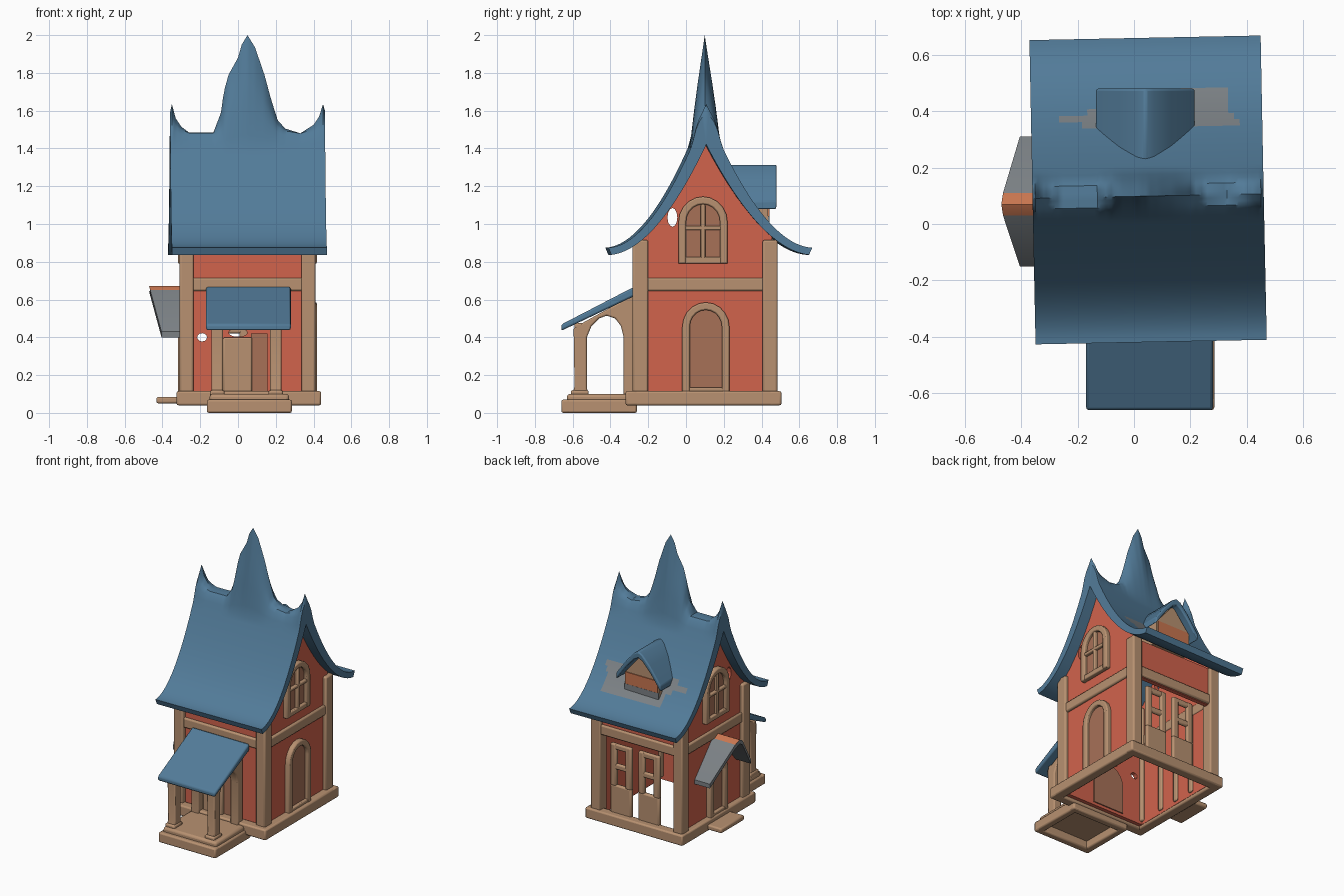
import bpy, bmesh, math

if "Cube" in bpy.data.objects:
    bpy.data.objects.remove(bpy.data.objects["Cube"])


def material(name, rgb):
    m = bpy.data.materials.new(name)
    m.use_nodes = True
    m.diffuse_color = (*rgb, 1)
    m.node_tree.nodes["Principled BSDF"].inputs["Base Color"].default_value = (*rgb, 1)
    return m


BLUE = material("slate blue", (0.085, 0.20, 0.32))
RED = material("brick red", (0.64, 0.125, 0.073))
ORANGE = material("burnt orange", (0.58, 0.18, 0.08))
TAN = material("tan timber", (0.48, 0.285, 0.165))
BROWN = material("door brown", (0.39, 0.165, 0.097))
GREY = material("grey", (0.20, 0.22, 0.235))
made = []


def loft(name, rings, mats, rule=None, bevel=0):
    """Skin a list of closed rings and cap both ends."""
    bm = bmesh.new()
    rows = [[bm.verts.new(p) for p in ring] for ring in rings]
    n = len(rows[0])
    for a, b in zip(rows, rows[1:]):
        for i in range(n):
            bm.faces.new((a[i], a[(i + 1) % n], b[(i + 1) % n], b[i]))
    bm.faces.new(rows[0])
    bm.faces.new(rows[-1])
    bmesh.ops.recalc_face_normals(bm, faces=bm.faces)
    if rule:
        for f in bm.faces:
            f.material_index = int(rule(f.calc_center_median()))
    mesh = bpy.data.meshes.new(name)
    bm.to_mesh(mesh)
    bm.free()
    for m in mats:
        mesh.materials.append(m)
    ob = bpy.data.objects.new(name, mesh)
    bpy.context.collection.objects.link(ob)
    if bevel:
        mod = ob.modifiers.new("soft edges", "BEVEL")
        mod.width, mod.segments = bevel, 2
    made.append(ob)
    return ob


def prism(name, pts, axis, a, b, mat, bevel=0):
    """Extrude a (horizontal, z) outline along x or y."""
    put = (lambda d, p: (d, *p)) if axis == "x" else (lambda d, p: (p[0], d, p[1]))
    return loft(name, [[put(d, p) for p in pts] for d in (a, b)], [mat], bevel=bevel)


def box(name, x0, x1, y0, y1, z0, z1, mat=TAN, bevel=0.01):
    return prism(name, [(x0, z0), (x1, z0), (x1, z1), (x0, z1)], "y", y0, y1, mat, bevel)


def frame(name, x0, x1, y0, y1, z0, z1, w):
    box(name + "_front", x0, x1, y0, y0 + w, z0, z1)
    box(name + "_back", x0, x1, y1 - w, y1, z0, z1)
    box(name + "_left", x1 - w, x1, y0, y1, z0, z1)
    box(name + "_right", x0, x0 + w, y0, y1, z0, z1)


def arch(c, half, z0, z1, n=10):
    rise = half * 1.05
    top = [(c - half * math.cos(math.pi * i / n),
            z1 - rise + rise * math.sin(math.pi * i / n)) for i in range(n + 1)]
    return [(c - half, z0)] + top + [(c + half, z0)]


def arched(name, face, out, c, half, z0, z1, window=False, w=0.04):
    """Arched door or window: a frame, a panel, and bars on a window."""
    inside = arch(c, half - w, z0, z1 - w)
    prism(name + "_frame", arch(c, half, z0, z1) + inside[::-1], "x",
          face - out * 0.02, face + out * 0.033, TAN, 0.008)
    prism(name + "_panel", inside, "x", face, face + out * 0.009, BROWN)

    def bar(part, u0, u1, a, b):
        prism(name + part, [(u0, a), (u1, a), (u1, b), (u0, b)], "x",
              face, face + out * 0.03, TAN, 0.006)
    bar("_sill", c - half, c + half, z0, z0 + 0.035)
    if window:
        bar("_upright", c - 0.012, c + 0.012, z0, z1 - w)
        mid = (z0 + z1) / 2
        bar("_crossbar", c - half + w / 2, c + half - w / 2, mid, mid + 0.022)


def pierce(name, axis, c, z, ru, rz, a, b, walls):
    """Cut an oval hole through the given walls."""
    turn = [2 * math.pi * i / 12 for i in range(12)]
    cutter = prism(name, [(c + ru * math.cos(t), z + rz * math.sin(t)) for t in turn],
                   axis, a, b, RED)
    cutter.hide_render = True
    cutter.hide_set(True)
    made.remove(cutter)
    for wall in walls:
        mod = wall.modifiers.new("hole", "BOOLEAN")
        mod.object, mod.solver = cutter, "EXACT"


# Main roof: swept section with a ridge that rises into three spires
RIDGE_Y, HALF = 0.098, 0.545
RIDGE = [(-0.36, 1.59), (-0.35, 1.635), (-0.33, 1.56), (-0.3, 1.515), (-0.26, 1.485),
         (-0.13, 1.485), (-0.09, 1.59), (-0.075, 1.7), (-0.05, 1.79), (0.0, 1.88),
         (0.02, 1.95), (0.05, 2.0), (0.09, 1.935), (0.14, 1.79), (0.175, 1.66),
         (0.21, 1.55), (0.25, 1.505), (0.33, 1.48), (0.4, 1.525), (0.43, 1.57),
         (0.45, 1.635), (0.46, 1.6)]


def ridge(x):
    for (xa, za), (xb, zb) in zip(RIDGE, RIDGE[1:]):
        if x <= xb + 1e-6:
            return za + (zb - za) * (x - xa) / (xb - xa)


def depth(d):
    """Front slope is a little shorter than the back one."""
    return RIDGE_Y + d * (0.95 if d < 0 else 1.03)


def outer(d, top):
    z = min(1.48, 0.875 + 0.725 * (1 - d / HALF) ** 1.87)
    return z + (top - 1.48) * max(0, 1 - d / 0.085) ** 1.1


def inner(d):
    return 0.836 + 0.584 * (1 - d / HALF) ** 1.87


STEPS = [0, 0.012, 0.025, 0.04, 0.058, 0.075, 0.088] + [0.105 + 0.022 * i for i in range(21)]
ACROSS = [-d for d in STEPS[:0:-1]] + STEPS
rings = []
for i in range(83):
    x = -0.36 + 0.01 * i
    section = [(d, outer(abs(d), ridge(x))) for d in ACROSS]
    section += [(d * 0.97, inner(abs(d) * 0.97)) for d in ACROSS[::-1]]
    rings.append([(x - 0.02 * d, depth(d) + 0.02 * x, z) for d, z in section])


def patch(p):
    band = abs(p.x - 0.07) < 0.34 - 4 * abs(p.y - 0.37) and 0.345 < p.y < 0.41
    return band or (-0.13 < p.x < 0.33 and 0.36 < p.y < 0.48)


loft("main_roof", rings, [BLUE, GREY], patch)

# Walls, hollow inside and open at the back
gable = [(depth(d), inner(abs(d)) + 0.01) for d in ACROSS if -0.375 < d < 0.35]
gable = [(gable[0][0], 0.06)] + gable + [(gable[-1][0], 0.06)]
left_wall = prism("left_wall", gable, "x", 0.355, 0.385, RED)
right_wall = prism("right_wall", gable, "x", -0.285, -0.255, RED)
front_wall = box("front_wall", -0.28, 0.38, -0.255, -0.225, 0.06, 0.91, RED, 0)
box("back_upper_wall", -0.28, 0.38, 0.43, 0.46, 0.64, 0.91, RED, 0)
pierce("gable_hole_cutter", "x", -0.072, 1.035, 0.026, 0.05, -0.5, 0.6, [left_wall, right_wall])
pierce("front_hole_cutter", "y", -0.19, 0.4, 0.026, 0.022, -0.4, 0.0, [front_wall])
pierce("door_gap_cutter", "y", 0.0, 0.425, 0.05, 0.022, -0.4, 0.0, [front_wall])

# Timber frame
frame("base", -0.325, 0.44, -0.32, 0.505, 0.04, 0.115, 0.068)
frame("middle_beam", -0.3, 0.402, -0.272, 0.475, 0.645, 0.715, 0.05)
for side, x0, x1 in (("right", -0.31, -0.235), ("left", 0.335, 0.41)):
    box(side + "_front_post", x0, x1, -0.283, -0.2, 0.08, 0.915)
    box(side + "_back_post", x0, x1, 0.405, 0.485, 0.08, 0.915)
for y in (-0.05, 0.1, 0.25):
    box("inner_stud", -0.26, -0.24, y, y + 0.04, 0.08, 0.65)

# Doors and windows
for side, face, out in (("left", 0.385, 1), ("right", -0.285, -1)):
    arched(side + "_window", face, out, 0.09, 0.13, 0.79, 1.145, True)
arched("left_door", 0.385, 1, 0.105, 0.125, 0.1, 0.585)
arched("right_door", -0.285, -1, 0.075, 0.1, 0.1, 0.5)
prism("front_door_lining", arch(0.03, 0.12, 0.08, 0.4), "y", -0.228, -0.217, BROWN)
box("front_door", -0.08, 0.075, -0.285, -0.25, 0.09, 0.4)
box("front_door_recess", 0.07, 0.155, -0.263, -0.25, 0.1, 0.42, BROWN, 0)

# Two pierced leaves in the back opening
for name, x0 in (("back_leaf_left", 0.11), ("back_leaf_right", -0.11)):
    x1 = x0 + 0.165
    box(name + "_lower", x0, x1, 0.43, 0.46, 0.1, 0.31)
    box(name + "_stile_a", x0, x0 + 0.047, 0.43, 0.46, 0.3, 0.6)
    box(name + "_stile_b", x1 - 0.047, x1, 0.43, 0.46, 0.3, 0.6)
    for z in (0.42, 0.56):
        box(name + "_rail", x0, x1, 0.432, 0.458, z, z + 0.04)

# Porch
frame("porch_base", -0.165, 0.285, -0.66, -0.26, 0.0, 0.07, 0.05)
box("porch_floor", -0.15, 0.27, -0.63, -0.26, 0.055, 0.1, TAN, 0.015)
prism("porch_roof", [(-0.66, 0.435), (-0.66, 0.468), (-0.27, 0.67), (-0.27, 0.62)],
      "x", -0.17, 0.28, BLUE, 0.01)
opening = [(-0.525, 0.13), (-0.525, 0.4), (-0.5, 0.46), (-0.46, 0.5), (-0.42, 0.515),
           (-0.375, 0.5), (-0.345, 0.46), (-0.33, 0.4), (-0.33, 0.13)]
side_frame = [(-0.61, 0.07), (-0.59, 0.14), (-0.595, 0.45), (-0.27, 0.63), (-0.27, 0.08)]
for name, x0 in (("porch_side_right", -0.14), ("porch_side_left", 0.17)):
    prism(name, side_frame + [(-0.33, 0.08)] + opening[::-1] + [(-0.51, 0.08)],
          "x", x0, x0 + 0.06, TAN, 0.008)
    box(name + "_foot", x0 - 0.008, x0 + 0.068, -0.61, -0.515, 0.08, 0.12)
box("porch_front_beam", -0.14, 0.23, -0.59, -0.54, 0.44, 0.475)

# Side awning with an orange ridge, and the doorstep below it
top = [(-0.15, 0.43), (0.03, 0.65), (0.07, 0.672), (0.11, 0.65), (0.31, 0.43)]
chevron = top + [(y, z - 0.03) for y, z in top[::-1]]
reach = [-0.405 - 0.065 * (z - 0.43) / 0.24 for _, z in top]
tips = [(x, y, z) for x, (y, z) in zip(reach + reach[::-1], chevron)]
loft("side_awning", [[(-0.27, *p) for p in chevron], tips], [GREY, ORANGE],
     lambda p: p.z > 0.65)
box("side_step", -0.432, -0.3, -0.04, 0.22, 0.05, 0.085)

# Back dormer
slope = [(-0.135, 1.12), (-0.05, 1.235), (0.01, 1.3), (0.04, 1.315), (0.07, 1.3),
         (0.13, 1.235), (0.215, 1.12)]
prism("dormer_roof", slope + [(x, z - 0.045) for x, z in slope[::-1]],
      "y", 0.21, 0.48, BLUE, 0.008)
prism("dormer_wall", [(-0.095, 0.97), (-0.095, 1.12), (0.04, 1.28), (0.175, 1.12), (0.175, 0.97)],
      "y", 0.25, 0.435, TAN)
box("dormer_orange_panel", -0.085, 0.165, 0.434, 0.441, 1.04, 1.125, ORANGE, 0)
box("dormer_grey_skirt", -0.095, 0.175, 0.434, 0.442, 0.97, 1.042, GREY, 0)

# Soft shading with crisp edges
bpy.ops.object.select_all(action="DESELECT")
for ob in made:
    ob.select_set(True)
bpy.context.view_layer.objects.active = made[0]
bpy.ops.object.shade_smooth_by_angle(angle=math.radians(35))
